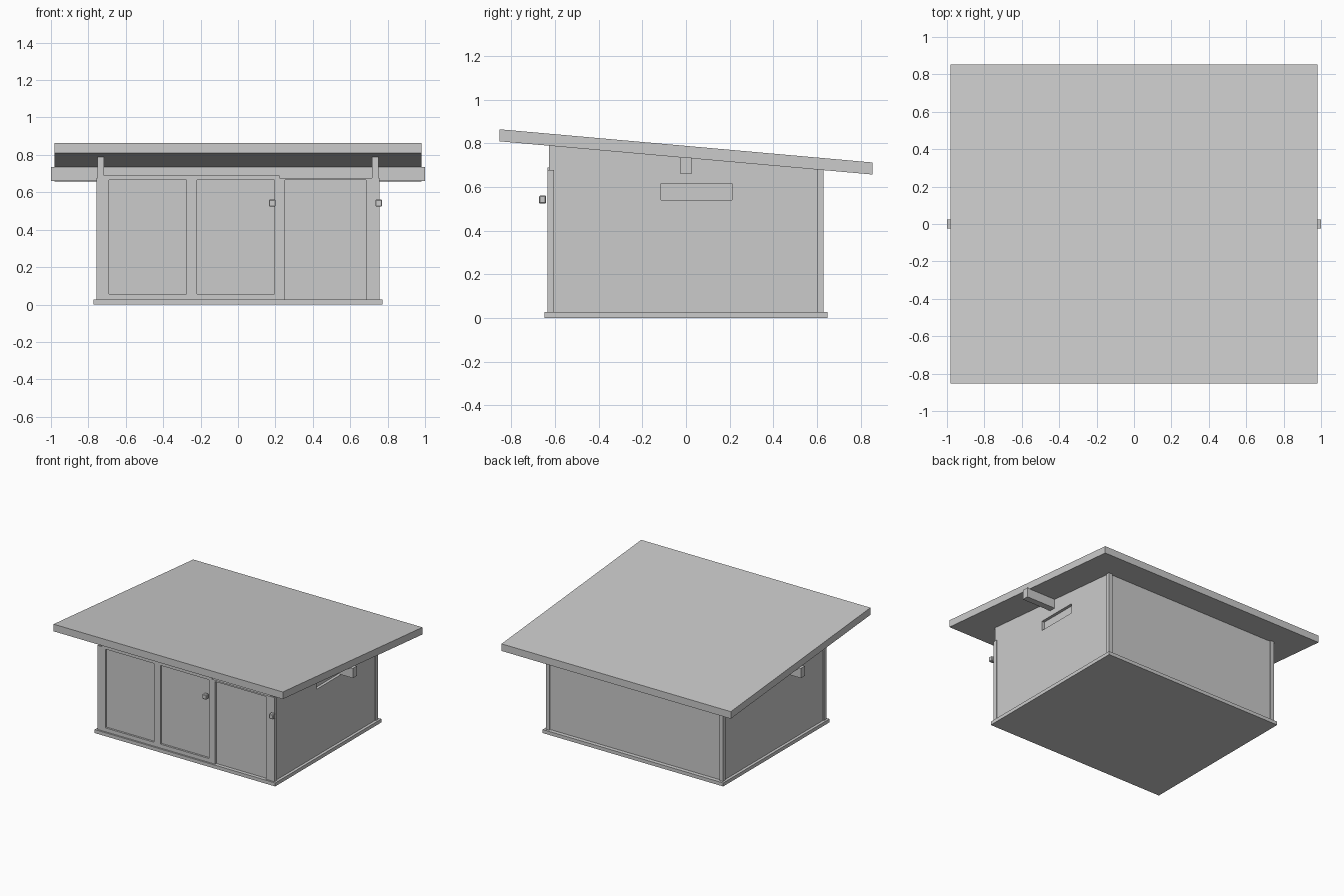
import bpy
import bmesh
from mathutils import Vector

cube = bpy.data.objects.get("Cube")
if cube:
    bpy.data.objects.remove(cube, do_unlink=True)

# Single plain grey
grey = bpy.data.materials.new("light_grey")
grey.use_nodes = True
COLOUR = (0.6, 0.6, 0.6, 1)
grey.diffuse_color = COLOUR
grey.node_tree.nodes["Principled BSDF"].inputs["Base Color"].default_value = COLOUR

ROOF_THICK = 0.055


def eave(y):
    """Height of the sloping roof underside."""
    return 0.733 - 0.089 * y


def prism(name, x0, x1, profile):
    """Extrude a y-z profile from x0 to x1."""
    bm = bmesh.new()
    face = bm.faces.new([bm.verts.new((x0, y, z)) for y, z in profile])
    ext = bmesh.ops.extrude_face_region(bm, geom=[face])
    moved = [v for v in ext["geom"] if isinstance(v, bmesh.types.BMVert)]
    bmesh.ops.translate(bm, verts=moved, vec=Vector((x1 - x0, 0, 0)))
    bmesh.ops.recalc_face_normals(bm, faces=bm.faces)
    mesh = bpy.data.meshes.new(name)
    bm.to_mesh(mesh)
    bm.free()
    mesh.materials.append(grey)
    obj = bpy.data.objects.new(name, mesh)
    bpy.context.collection.objects.link(obj)
    return obj


def box(name, x, y, z):
    return prism(name, x[0], x[1], [(y[0], z[0]), (y[1], z[0]), (y[1], z[1]), (y[0], z[1])])


def under_roof(name, x, y):
    """Upright part whose top follows the roof slope."""
    return prism(name, x[0], x[1], [(y[0], FLOOR), (y[1], FLOOR),
                                    (y[1], eave(y[1])), (y[0], eave(y[0]))])


FLOOR = 0.027
BACK = 0.63
FRONT = -0.635

# Base, roof and ridge beam
box("base_slab", (-0.772, 0.772), (-0.648, 0.648), (0, FLOOR))
e = 0.853
prism("roof", -0.98, 0.98, [(-e, eave(-e)), (e, eave(e)),
                            (e, eave(e) + ROOF_THICK), (-e, eave(-e) + ROOF_THICK)])
box("cross_beam", (-1, 1), (-0.025, 0.025), (0.66, 0.735))

# Side walls with a recessed hand slot, and back corner posts
for side, s in (("left", 1), ("right", -1)):
    wall = under_roof(side + "_wall", sorted((s * 0.717, s * 0.75)), (-0.628, 0.62))
    cutter = box(side + "_slot_cutter", sorted((s * 0.728, s * 0.8)),
                 (-0.115, 0.21), (0.54, 0.615))
    mod = wall.modifiers.new("slot", "BOOLEAN")
    mod.object = cutter
    mod.operation = "DIFFERENCE"
    mod.solver = "EXACT"
    graph = bpy.context.evaluated_depsgraph_get()
    cut_mesh = bpy.data.meshes.new_from_object(wall.evaluated_get(graph))
    wall.modifiers.clear()
    wall.data = cut_mesh
    bpy.data.objects.remove(cutter, do_unlink=True)
    under_roof(side + "_back_post", sorted((s * 0.727, s * 0.757)), (0.6, BACK))

under_roof("back_wall", (-0.73, 0.73), (0.59, 0.617))

# Front: recessed panels behind a frame of stiles and rails
TOP, LOW_TOP, PANEL_TOP = 0.69, 0.677, 0.665
DEPTH = (FRONT, -0.605)
box("front_panels", (-0.74, 0.74), (-0.62, -0.6), (FLOOR, 0.67))
stiles = (("left_door_outer", -0.757, -0.69, LOW_TOP),
          ("left_door_inner", -0.275, -0.22, TOP),
          ("middle_door_outer", 0.195, 0.222, TOP),
          ("end_door_inner", 0.222, 0.25, LOW_TOP),
          ("end_door_outer", 0.685, 0.757, LOW_TOP))
for name, x0, x1, top in stiles:
    box(name + "_stile", (x0, x1), DEPTH, (FLOOR, top))
for name, x0, x1 in (("left_door", -0.69, -0.275), ("middle_door", -0.22, 0.195)):
    box(name + "_top_rail", (x0, x1), DEPTH, (PANEL_TOP, TOP))
    box(name + "_bottom_rail", (x0, x1), DEPTH, (FLOOR, 0.057))
box("left_corner_cap", (-0.717, -0.69), DEPTH, (LOW_TOP, TOP))
box("end_door_top_rail", (0.25, 0.685), DEPTH, (PANEL_TOP, LOW_TOP))

# Door knobs
for name, x in (("middle_door_knob", 0.183), ("end_door_knob", 0.752)):
    knob = box(name, (x - 0.018, x + 0.018), (-0.672, -0.641), (0.524, 0.561))
    bevel = knob.modifiers.new("soft_edges", "BEVEL")
    bevel.width = 0.004
    bevel.segments = 1
